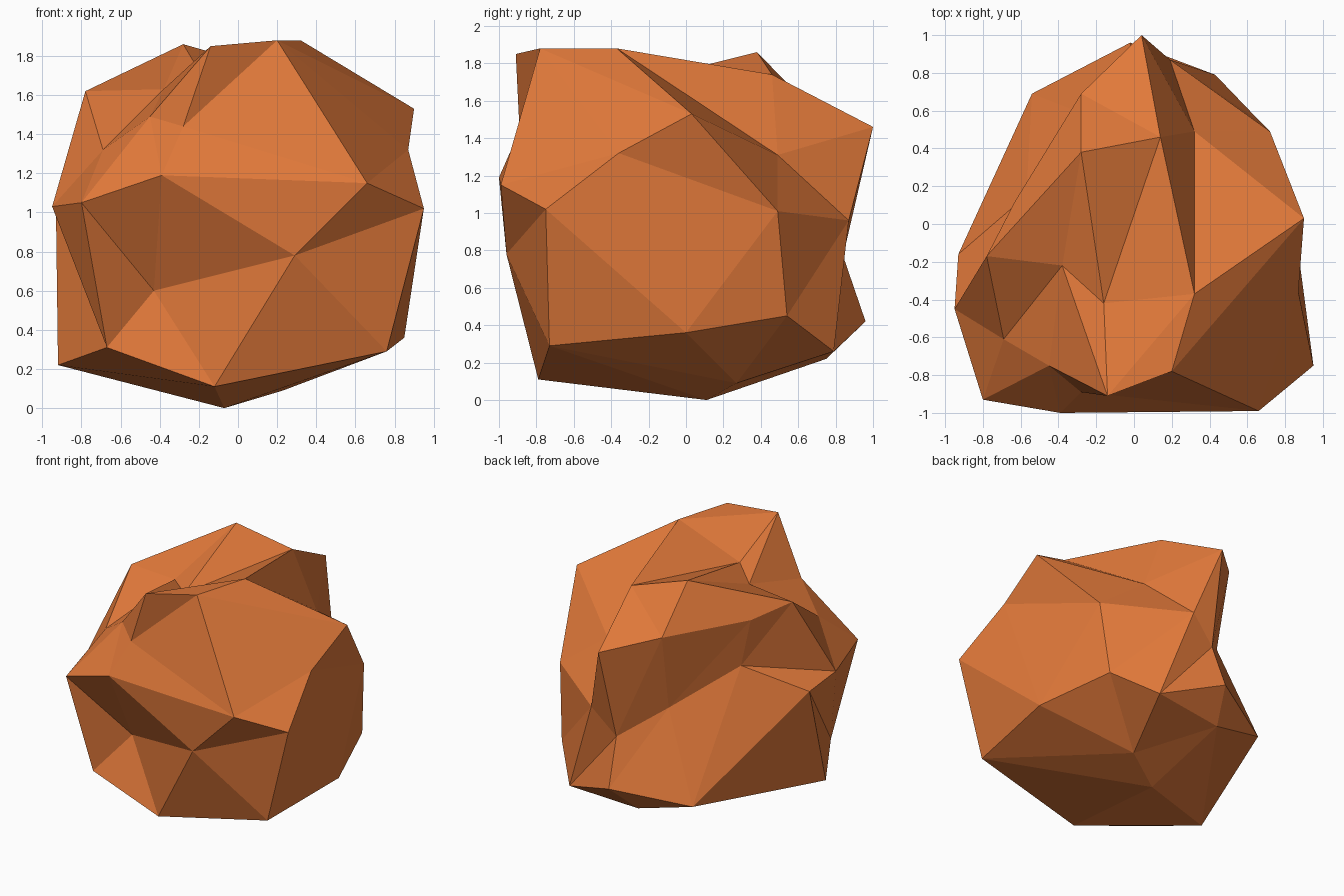
import bpy
import bmesh

# Remove the default object only
default_cube = bpy.data.objects.get("Cube")
if default_cube:
    bpy.data.objects.remove(default_cube, do_unlink=True)

# Single clay-orange material
clay = bpy.data.materials.new("burnt orange stone")
clay.use_nodes = True
orange = (0.75, 0.19, 0.042, 1)
clay.diffuse_color = orange
shader = clay.node_tree.nodes["Principled BSDF"]
shader.inputs["Base Color"].default_value = orange
shader.inputs["Roughness"].default_value = 0.9

# Rings of the faceted boulder from the ground up, in hundredths of a unit.
# Each ring runs counter-clockwise, starting at the front on the -x side.
foot = [(-7, 11, 0)]
underside = [(-12, -79, 11), (76, -73, 29), (23, 27, 9),
             (-12, 75, 22), (-92, -37, 22)]
lower_belly = [(-43, -66, 60), (29, -96, 78), (95, -75, 102),
               (85, 0, 36), (67, 54, 45), (43, 79, 26),
               (-2, 96, 42), (-54, 69, 32), (-93, -16, 98),
               (-67, -79, 31)]
waist = [(-80, -93, 105), (-39, -100, 119), (66, -99, 115),
         (87, -36, 132), (72, 49, 101), (19, 87, 96),
         (0, 84, 77), (-26, 58, 96), (-57, 15, 120),
         (-95, -45, 103)]
shoulder = [(-69, -61, 132), (-45, -75, 149), (-28, -89, 144),
            (20, -78, 188), (90, 3, 153), (32, 49, 131),
            (4, 100, 146), (-28, 69, 154), (-63, 12, 155),
            (-78, -17, 162)]
crown = [(-38, -22, 163), (-14, -91, 185), (32, -37, 188),
         (14, 46, 174), (-28, 38, 186)]
hollow = [(-16, -42, 166)]

mesh_builder = bmesh.new()


def add_ring(points):
    """Turn a ring of points into mesh vertices."""
    return [mesh_builder.verts.new([value / 100 for value in point])
            for point in points]


def triangle(first, second, third, flipped=False):
    corners = (first, third, second) if flipped else (first, second, third)
    mesh_builder.faces.new(corners)


def cap(tip, small, large, flipped):
    """Close one end: a fan at the tip, then a band doubling the ring."""
    count = len(small)
    for i in range(count):
        following = small[(i + 1) % count]
        before = large[2 * i - 1]
        corner = large[2 * i]
        after = large[2 * i + 1]
        triangle(tip, small[i], following, flipped)
        triangle(small[i], before, corner, flipped)
        triangle(small[i], corner, after, flipped)
        triangle(small[i], after, following, flipped)


def zigzag(below, above, shift):
    """Join two equal rings with alternating triangles."""
    count = len(below)
    for i in range(count):
        following = (i + 1) % count
        if shift:
            triangle(below[i], above[following], above[i])
            triangle(below[i], below[following], above[following])
        else:
            triangle(below[i], below[following], above[following])
            triangle(below[i], above[following], above[i])


foot, underside, lower_belly, waist, shoulder, crown, hollow = [
    add_ring(ring) for ring in
    (foot, underside, lower_belly, waist, shoulder, crown, hollow)]

# Underside, sides and dented top
cap(foot[0], underside, lower_belly, True)
zigzag(lower_belly, waist, True)
zigzag(waist, shoulder, False)
cap(hollow[0], crown, shoulder, False)
bmesh.ops.recalc_face_normals(mesh_builder, faces=mesh_builder.faces[:])

# Flat-shaded boulder object
boulder_mesh = bpy.data.meshes.new("boulder")
mesh_builder.to_mesh(boulder_mesh)
mesh_builder.free()
boulder_mesh.materials.append(clay)
boulder = bpy.data.objects.new("boulder", boulder_mesh)
bpy.context.collection.objects.link(boulder)
